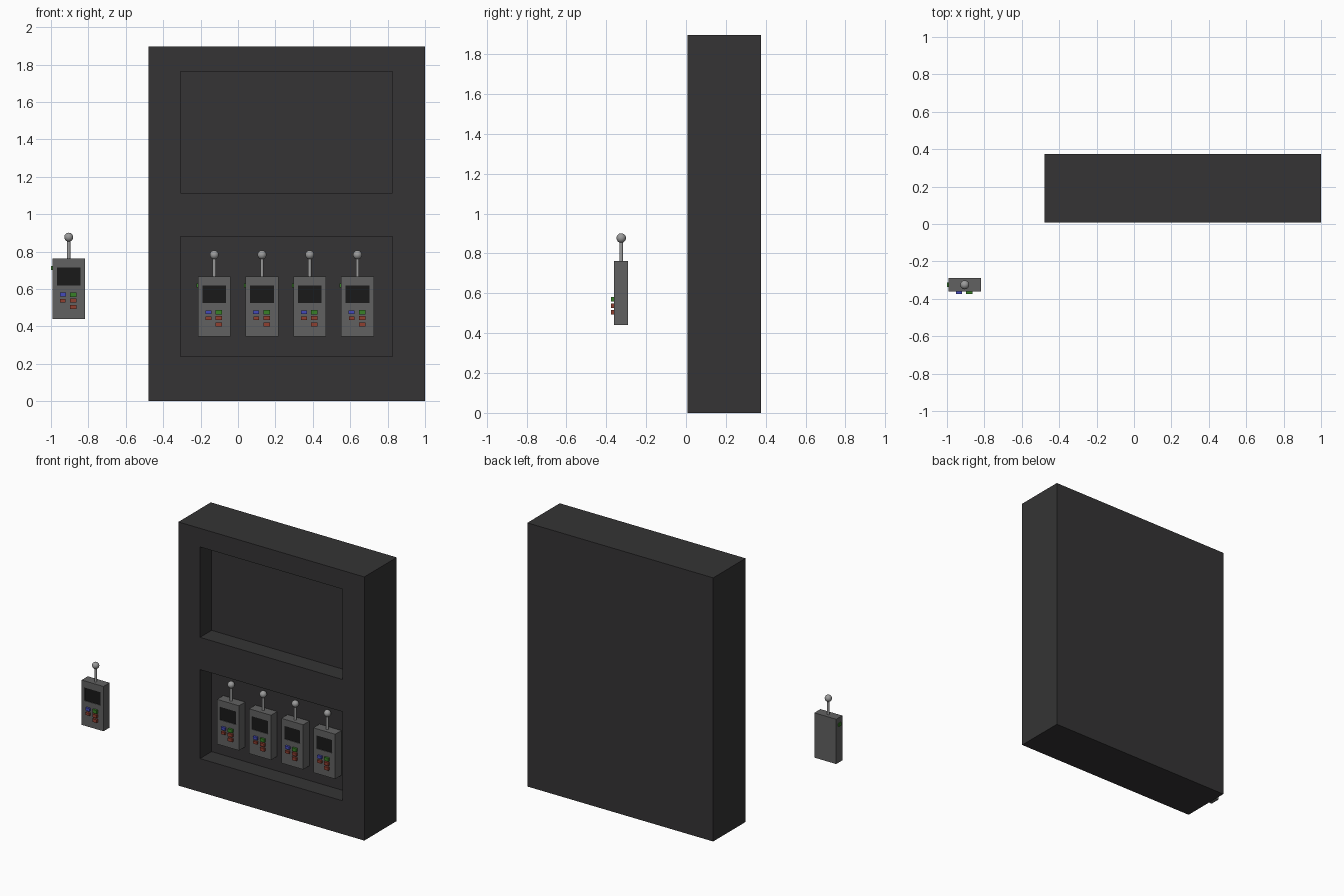
import bpy, bmesh
from mathutils import Matrix, Vector

if "Cube" in bpy.data.objects:
    bpy.data.objects.remove(bpy.data.objects["Cube"])


def material(name, rgb):
    m = bpy.data.materials.new(name)
    m.diffuse_color = (*rgb, 1)
    m.use_nodes = True
    m.node_tree.nodes["Principled BSDF"].inputs["Base Color"].default_value = m.diffuse_color
    return m


CABINET = material("cabinet_dark", (0.035, 0.034, 0.035))
CASE = material("case_grey", (0.12, 0.12, 0.12))
SCREEN = material("screen_black", (0.01, 0.01, 0.01))
METAL = material("antenna_metal", (0.33, 0.33, 0.33))
RED = material("button_red", (0.28, 0.05, 0.03))
BLUE = material("button_blue", (0.06, 0.07, 0.5))
GREEN = material("button_green", (0.04, 0.22, 0.02))


def finish(name, bm, mats, parent=None):
    bmesh.ops.recalc_face_normals(bm, faces=bm.faces)
    me = bpy.data.meshes.new(name)
    bm.to_mesh(me)
    bm.free()
    for m in mats:
        me.materials.append(m)
    ob = bpy.data.objects.new(name, me)
    bpy.context.collection.objects.link(ob)
    ob.parent = parent
    return ob


def box(name, lo, hi, mats, parent=None, pockets=(), depth=0.0, floor=0):
    """Box between two corners, with rectangular pockets (x0, x1, z0, z1) in its front."""
    lo, hi = Vector(lo), Vector(hi)
    bm = bmesh.new()
    bmesh.ops.create_cube(bm, size=1, matrix=Matrix.Translation((lo + hi) / 2)
                          @ Matrix.Diagonal((*(hi - lo), 1)))
    cuts = {(0, v) for p in pockets for v in p[:2]} | {(2, v) for p in pockets for v in p[2:]}
    for axis, v in sorted(cuts):
        co, no = Vector(), Vector()
        co[axis], no[axis] = v, 1
        bmesh.ops.bisect_plane(bm, geom=bm.verts[:] + bm.edges[:] + bm.faces[:],
                               dist=1e-5, plane_co=co, plane_no=no)
    cells = []
    for f in bm.faces:
        c = f.calc_center_median()
        if abs(c.y - lo.y) < 1e-5 and any(p[0] < c.x < p[1] and p[2] < c.z < p[3] for p in pockets):
            cells.append(f)
    if cells:
        for f in bmesh.ops.extrude_discrete_faces(bm, faces=cells)["faces"]:
            f.material_index = floor
            bmesh.ops.translate(bm, verts=f.verts[:], vec=(0, depth, 0))
    return finish(name, bm, mats, parent)


def antenna(name, z0, z1, parent):
    # thin rod with a ball on its tip
    bm = bmesh.new()
    bmesh.ops.create_cone(bm, cap_ends=True, segments=16, radius1=0.009, radius2=0.009,
                          depth=z1 - z0, matrix=Matrix.Translation((0, 0, (z0 + z1) / 2)))
    bmesh.ops.create_uvsphere(bm, u_segments=24, v_segments=12, radius=0.024,
                              matrix=Matrix.Translation((0, 0, z1)))
    for f in bm.faces:
        f.smooth = len(f.verts) <= 4
    return finish(name, bm, [METAL], parent)


def handset(name, x, y, z):
    # case with sunken screen; local origin at the centre of its base
    case = box(name + "_case", (-0.087, -0.035, 0), (0.087, 0.035, 0.322), [CASE, SCREEN],
               pockets=[(-0.063, 0.063, 0.18, 0.274)], depth=0.004, floor=1)
    case.location = (x, y, z)
    antenna(name + "_antenna", 0.318, 0.437, case)
    # keypad: two columns
    keys = [(-0.031, 0.130, 0.016, 0.010, BLUE), (0.025, 0.130, 0.017, 0.012, GREEN),
            (-0.031, 0.098, 0.015, 0.009, RED), (0.025, 0.098, 0.017, 0.011, RED),
            (0.025, 0.064, 0.017, 0.011, RED)]
    for i, (kx, kz, hw, hh, mat) in enumerate(keys):
        box(f"{name}_key_{i + 1}", (kx - hw, -0.05, kz - hh), (kx + hw, -0.033, kz + hh), [mat], case)
    # small button on the left side
    box(name + "_side_button", (-0.095, -0.013, 0.262), (-0.085, 0.013, 0.284), [GREEN], case)


# cabinet with two open bays
box("cabinet", (-0.479, 0.007, 0), (1.0, 0.375, 1.896), [CABINET],
    pockets=[(-0.307, 0.826, 0.24, 0.88), (-0.307, 0.826, 1.112, 1.762)], depth=0.132)

# four handsets stored in the lower bay, one standing apart
for i in range(4):
    handset(f"stored_handset_{i + 1}", -0.127 + 0.2553 * i, 0.103, 0.346)
handset("loose_handset", -0.905, -0.325, 0.44)
